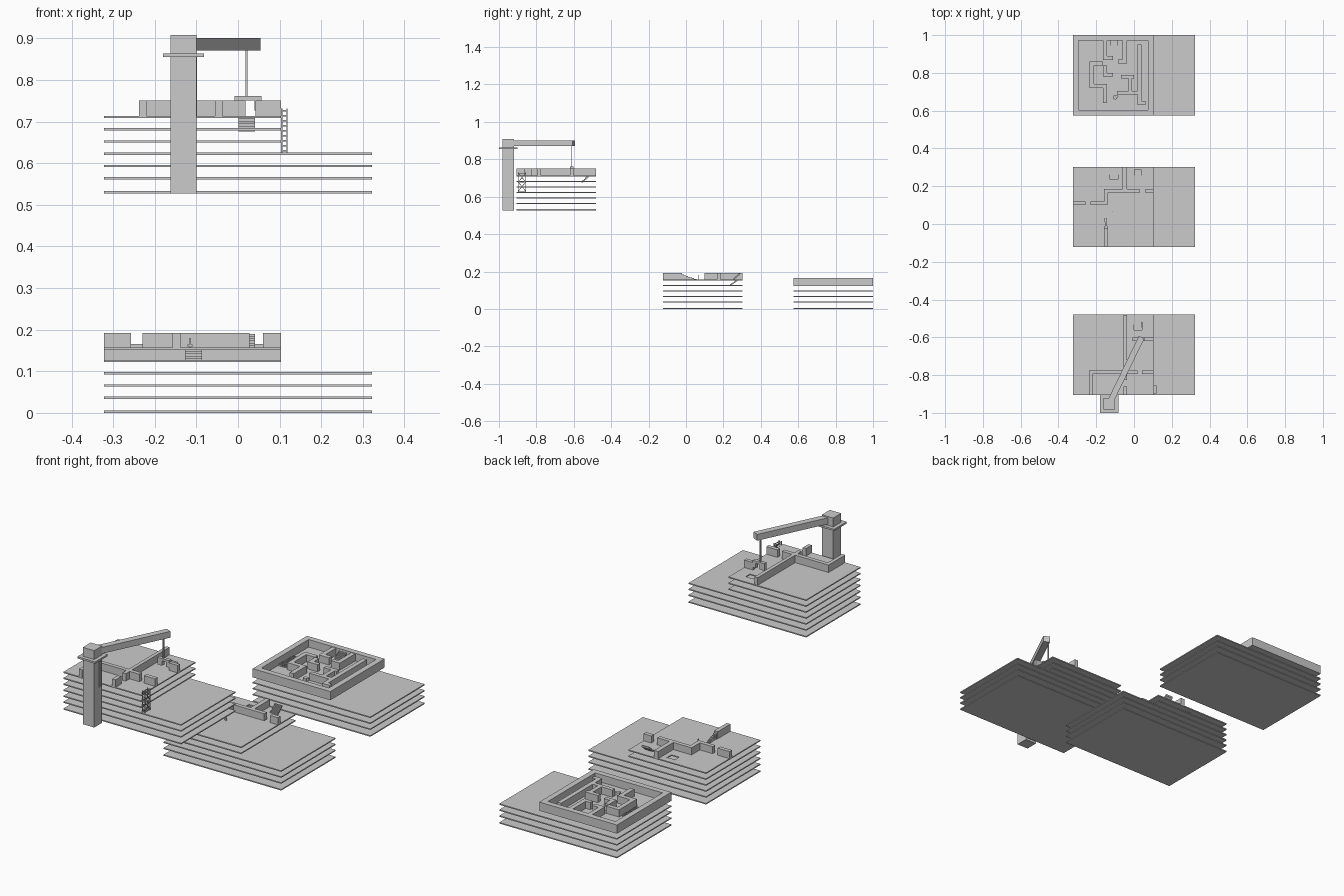
import bpy, bmesh, math, random
from mathutils import Vector, Matrix

if "Cube" in bpy.data.objects:
    bpy.data.objects.remove(bpy.data.objects["Cube"])

random.seed(4)
T = 0.0055                                        # slab thickness
LEVELS = [0, .0335, .063, .0925, .122, .1515, .181]
X0, X1, XN = -0.322, 0.322, 0.103                 # slab left, wide right, narrow right
DEPTH = 0.425


def finish(name, bm):
    bmesh.ops.recalc_face_normals(bm, faces=bm.faces)
    me = bpy.data.meshes.new(name)
    bm.to_mesh(me)
    bm.free()
    ob = bpy.data.objects.new(name, me)
    bpy.context.collection.objects.link(ob)
    return ob


def add_box(bm, x0, x1, y0, y1, z0, z1):
    m = Matrix.Translation(((x0 + x1) / 2, (y0 + y1) / 2, (z0 + z1) / 2))
    m = m @ Matrix.Diagonal((x1 - x0, y1 - y0, z1 - z0, 1))
    bmesh.ops.create_cube(bm, size=1, matrix=m)


def add_bar(bm, a, b, w, h=None):
    a, b = Vector(a), Vector(b)
    d = b - a
    rot = d.to_track_quat('X', 'Z').to_matrix().to_4x4()
    m = Matrix.Translation((a + b) / 2) @ rot @ Matrix.Diagonal((d.length, w, h or w, 1))
    bmesh.ops.create_cube(bm, size=1, matrix=m)


def box(name, *dims):
    bm = bmesh.new()
    add_box(bm, *dims)
    return finish(name, bm)


def bars(name, segments, w):
    bm = bmesh.new()
    for a, b in segments:
        add_bar(bm, a, b, w)
    return finish(name, bm)


def walls(name, rects, z0, z1):
    bm = bmesh.new()
    for x0, x1, y0, y1 in rects:
        add_box(bm, x0, x1, y0, y1, z0, z1)
    return finish(name, bm)


def slab_with_hole(name, x0, x1, y0, y1, z, hole):
    hx0, hx1, hy0, hy1 = hole
    bm = bmesh.new()
    xs, ys = [x0, hx0, hx1, x1], [y0, hy0, hy1, y1]
    v = [[bm.verts.new((x, y, z)) for y in ys] for x in xs]
    faces = [bm.faces.new((v[i][j], v[i+1][j], v[i+1][j+1], v[i][j+1]))
             for i in range(3) for j in range(3) if (i, j) != (1, 1)]
    r = bmesh.ops.extrude_face_region(bm, geom=faces, use_keep_orig=True)
    bmesh.ops.translate(bm, vec=(0, 0, T),
                        verts=[e for e in r['geom'] if isinstance(e, bmesh.types.BMVert)])
    return finish(name, bm)


def stairs(name, x0, x1, y0, y1, z0, z1, n=6):
    # stepped flight with sloping underside, rising towards +y
    dy, dz = (y1 - y0) / n, (z1 - z0) / n
    prof = [(y0, z0)]
    for i in range(n):
        prof += [(y0 + i * dy, z0 + (i + 1) * dz), (y0 + (i + 1) * dy, z0 + (i + 1) * dz)]
    prof += [(y1, z1 - 1.5 * dz), (y0 + dy, z0)]
    bm = bmesh.new()
    f = bm.faces.new([bm.verts.new((x0, y, z)) for y, z in prof])
    r = bmesh.ops.extrude_face_region(bm, geom=[f], use_keep_orig=True)
    bmesh.ops.translate(bm, vec=(x1 - x0, 0, 0),
                        verts=[e for e in r['geom'] if isinstance(e, bmesh.types.BMVert)])
    return finish(name, bm)


# three stacks of floor slabs: (name, front y, base z, slab count, hole in the top slab)
stacks = [("front", -0.905, 0.5275, 7, (0.0, 0.042, -0.56, -0.52)),
          ("middle", -0.122, 0.0, 6, (-0.128, -0.085, 0.235, 0.275)),
          ("back", 0.575, 0.0, 5, None)]
for nm, y, z, n, hole in stacks:
    for i in range(n):
        zi = z + LEVELS[i]
        xr = X1 if i < 4 else XN
        if hole and i == n - 1:
            slab_with_hole(nm + "_top_slab", X0, xr, y, y + DEPTH, zi, hole)
        else:
            box(f"{nm}_slab_{i}", X0, xr, y, y + DEPTH, zi, zi + T)

# stair flights linking the separated storeys
stairs("back_stairs", -0.128, -0.087, 0.938, 0.978, 0.1275, 0.157)
stairs("middle_stairs_down", -0.127, -0.086, 0.236, 0.275, 0.1275, 0.157)
stairs("middle_stairs_up", 0.001, 0.041, 0.25, 0.288, 0.157, 0.190)
stairs("front_stairs_down", 0.001, 0.041, -0.56, -0.52, 0.676, 0.714)

# back storey: perimeter and room partitions
walls("back_outer_walls", [(X0, XN, 0.575, 0.603), (X0, XN, 0.972, 1.0),
                           (X0, X0 + .028, 0.603, 0.972), (XN - .028, XN, 0.603, 0.972)],
      0.1275, 0.165)
walls("back_partitions", [
    (-0.165, -0.143, 0.89, 0.972), (-0.165, -0.11, 0.868, 0.89),
    (-0.06, -0.038, 0.85, 0.972), (-0.085, -0.06, 0.85, 0.87),
    (-0.235, -0.213, 0.72, 0.86), (-0.213, -0.165, 0.838, 0.86),
    (-0.213, -0.143, 0.72, 0.742), (-0.165, -0.143, 0.64, 0.72),
    (-0.165, -0.143, 0.78, 0.838), (-0.143, -0.11, 0.78, 0.80),
    (-0.07, 0.0, 0.77, 0.79), (-0.03, -0.01, 0.70, 0.77),
    (-0.09, 0.04, 0.685, 0.705), (0.018, 0.04, 0.705, 0.95),
    (0.018, 0.04, 0.63, 0.685), (0.04, 0.06, 0.63, 0.65)], 0.1275, 0.163)

# small goods laid out on the back floor
bm = bmesh.new()
for i in range(6):
    for j in range(11):
        x, y = -0.288 + i * .0085, 0.735 + j * .011
        a = random.uniform(0, math.pi)
        d = Vector((math.cos(a), math.sin(a), 0)) * 0.004
        c = Vector((x, y, 0.131))
        add_bar(bm, c - d, c + d, 0.004, 0.007)
finish("stacked_goods", bm)
bars("loose_crate", [((-0.11, 0.665, 0.137), (-0.085, 0.678, 0.137)),
                     ((-0.105, 0.68, 0.137), (-0.096, 0.66, 0.137))], 0.012)

# middle storey: partly built walls
walls("middle_walls", [
    (-0.06, -0.038, 0.185, 0.303), (-0.16, 0.028, 0.165, 0.185), (0.06, XN, 0.165, 0.185),
    (-0.16, -0.14, 0.10, 0.165), (X0, -0.257, 0.10, 0.12), (-0.23, -0.16, 0.10, 0.12),
    (-0.158, -0.138, -0.122, -0.022)], 0.157, 0.192)

# broken wall stretch stepping down into rubble
bm = bmesh.new()
for i in range(7):
    y = -0.022 + i * 0.011
    add_box(bm, -0.156 + random.uniform(0, .005), -0.14 - random.uniform(0, .005),
            y, y + 0.011, 0.157, 0.157 + 0.026 * (1 - i / 7))
finish("broken_wall", bm)
bars("worker_marker", [((-0.115, 0.068, 0.157), (-0.115, 0.068, 0.180)),
                       ((-0.121, 0.068, 0.162), (-0.109, 0.068, 0.162))], 0.004)

# front storey: walls under assembly
walls("front_walls", [
    (-0.055, -0.037, -0.775, -0.482), (-0.238, 0.018, -0.795, -0.775),
    (0.042, XN, -0.795, -0.775), (-0.238, -0.220, -0.905, -0.795),
    (-0.055, -0.037, -0.825, -0.795), (-0.055, -0.037, -0.905, -0.86),
    (0.055, XN, -0.62, -0.602)], 0.7135, 0.751)

# suspended wall panel with a doorway
walls("hanging_panel", [(-0.008, 0.018, -0.62, -0.602), (0.040, 0.057, -0.62, -0.602)],
      0.727, 0.751)
box("hanging_lintel", -0.008, 0.057, -0.62, -0.602, 0.751, 0.762)

# crane
box("crane_column", -0.162, -0.10, -0.982, -0.92, 0.5275, 0.908)
box("crane_platform", -0.18, -0.082, -1.0, -0.902, 0.855, 0.864)
bm = bmesh.new()
add_bar(bm, (-0.13, -0.95, 0.886), (0.040, -0.600, 0.886), 0.032, 0.031)
finish("crane_boom", bm)
bars("crane_cable", [((0.020, -0.611, 0.76), (0.020, -0.611, 0.875))], 0.005)

# ladder on the crane column
lad = [((-0.099, y, 0.712), (-0.099, y, 0.856)) for y in (-0.942, -0.928)]
lad += [((-0.099, -0.942, 0.718 + i * .012), (-0.099, -0.928, 0.718 + i * .012)) for i in range(12)]
bars("crane_ladder", lad, 0.002)

# two-tier scaffold beside the upper storeys
xa, xb, ya, yb = 0.105, 0.118, -0.897, -0.857
sc = [((x, y, 0.625), (x, y, 0.732)) for x in (xa, xb) for y in (ya, yb)]
for k in range(9):
    z = 0.630 + k * 0.012
    sc += [((xa, y, z), (xb, y, z)) for y in (ya, yb)]
    if k % 4 == 0:
        sc += [((x, ya, z), (x, yb, z)) for x in (xa, xb)]
for z in (0.630, 0.678):
    sc += [((xb, ya, z), (xb, yb, z + .048)), ((xb, yb, z), (xb, ya, z + .048))]
bars("scaffold_frame", sc, 0.003)
walls("scaffold_deck", [(xa, xb, ya, yb)], 0.677, 0.680)
